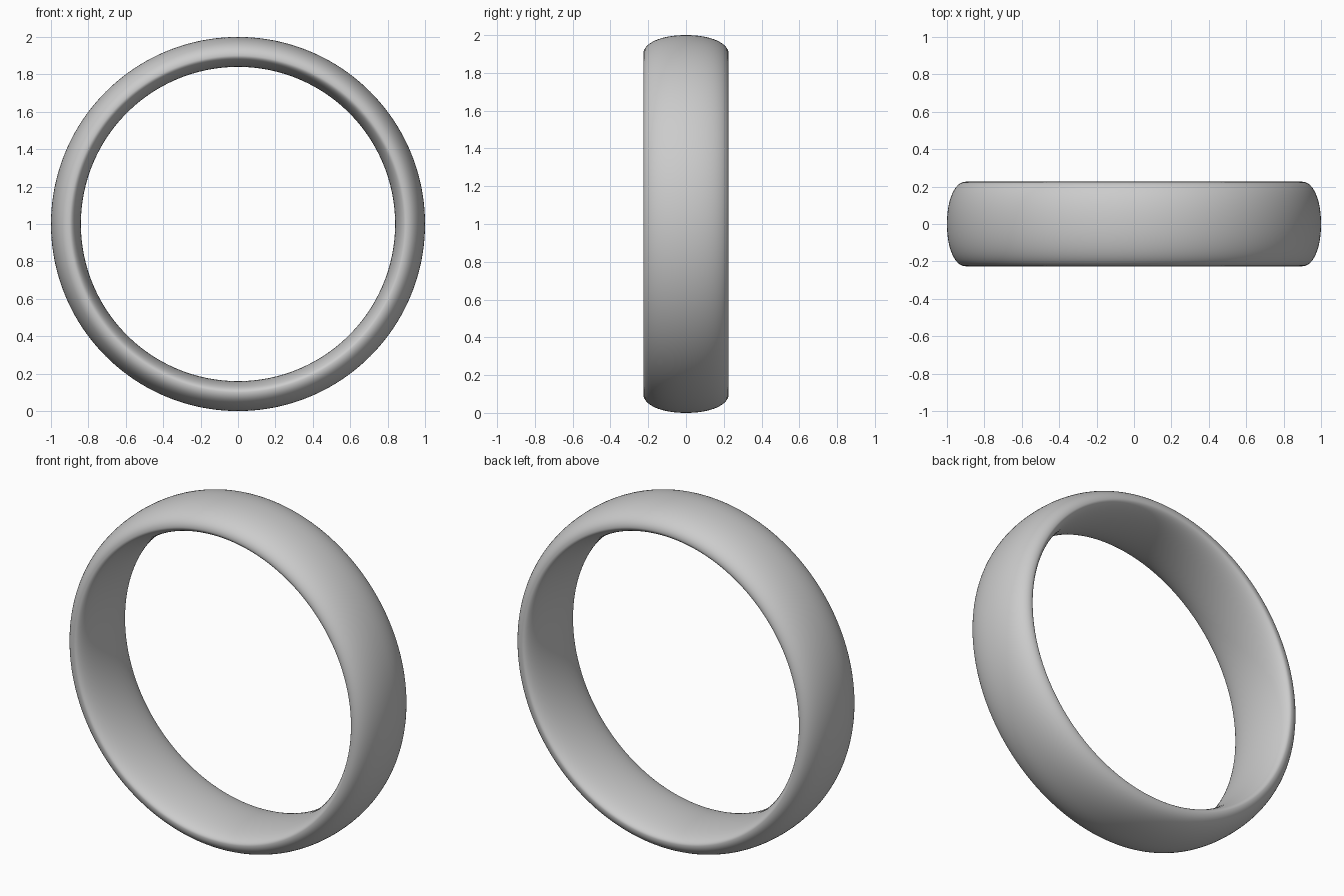
import bpy, bmesh
from math import sin, cos, pi, copysign

if "Cube" in bpy.data.objects:
    bpy.data.objects.remove(bpy.data.objects["Cube"])

SEGMENTS = 256      # steps around the ring
PROFILE = 64        # steps around the cross-section
HALF_WIDTH = 0.226
EDGE_RADIUS = 0.90  # radius where the band is widest
OUTER, INNER = 0.10, 0.06  # bulge outwards and inwards


def power(value, exponent):
    return copysign(abs(value) ** exponent, value)


def cross_section():
    """Domed outside and gentler rounded inside, as (radius, y) pairs."""
    points = []
    for i in range(PROFILE):
        a = 2 * pi * i / PROFILE
        outside = sin(a) >= 0
        e = 2 / 2.1 if outside else 1.0
        bulge = OUTER if outside else INNER
        points.append((EDGE_RADIUS + bulge * power(sin(a), e),
                       HALF_WIDTH * power(cos(a), e)))
    return points


# Band: sweep the cross-section around the y axis
bm = bmesh.new()
section = cross_section()
rings = []
for s in range(SEGMENTS):
    t = 2 * pi * s / SEGMENTS
    rings.append([bm.verts.new((r * cos(t), y, 1 + r * sin(t))) for r, y in section])
for s in range(SEGMENTS):
    a, b = rings[s], rings[(s + 1) % SEGMENTS]
    for i in range(PROFILE):
        j = (i + 1) % PROFILE
        bm.faces.new((a[i], a[j], b[j], b[i])).smooth = True
bmesh.ops.recalc_face_normals(bm, faces=bm.faces)

mesh = bpy.data.meshes.new("ring_band")
bm.to_mesh(mesh)
bm.free()
band = bpy.data.objects.new("ring_band", mesh)
bpy.context.collection.objects.link(band)
